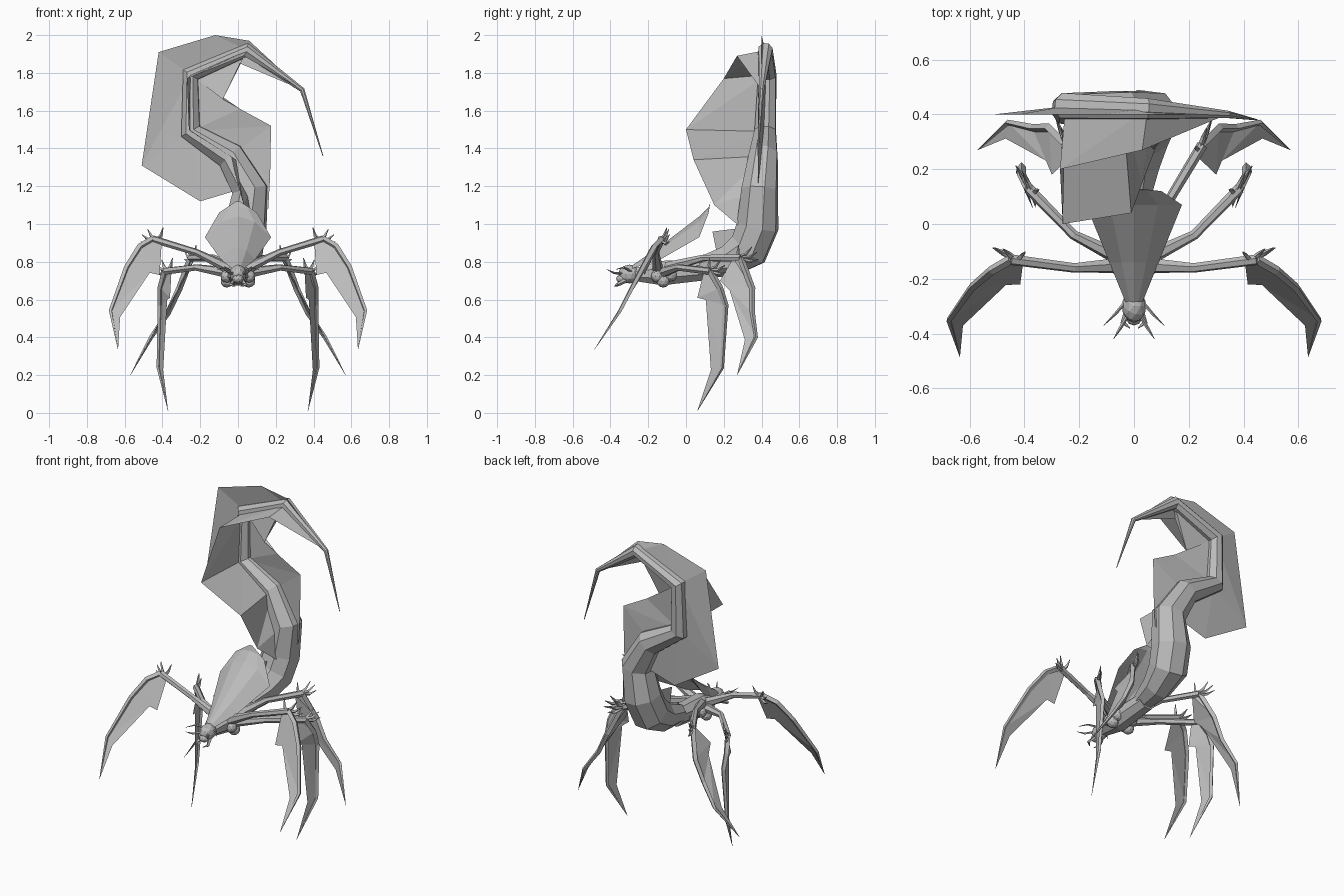
import bpy, bmesh, math
from mathutils import Vector, Matrix

cube = bpy.data.objects.get("Cube")
if cube:
    bpy.data.objects.remove(cube, do_unlink=True)

grey = bpy.data.materials.new("plain_grey")
grey.use_nodes = True
tone = (0.5, 0.5, 0.5, 1)
grey.diffuse_color = tone
grey.node_tree.nodes["Principled BSDF"].inputs["Base Color"].default_value = tone


def finish(name, bm):
    """Turn a bmesh into a named object."""
    mesh = bpy.data.meshes.new(name)
    bm.to_mesh(mesh)
    bm.free()
    mesh.materials.append(grey)
    obj = bpy.data.objects.new(name, mesh)
    bpy.context.scene.collection.objects.link(obj)


def add_tube(bm, path, radii, sides):
    """Sweep a polygon along a path, carrying its frame along without twist."""
    pts = [Vector(p) for p in path]
    last = len(pts) - 1
    old, normal, rings = None, None, []
    for i, p in enumerate(pts):
        before = (p - pts[max(i - 1, 0)]).normalized()
        after = (pts[min(i + 1, last)] - p).normalized()
        tangent = (before + after).normalized()
        if old is None:
            normal = tangent.orthogonal().normalized()
        else:
            normal = old.rotation_difference(tangent) @ normal
        old = tangent
        across = tangent.cross(normal)
        ring = []
        for k in range(sides):
            a = math.tau * (k + 0.5) / sides
            ring.append(bm.verts.new(p + (normal * math.cos(a) + across * math.sin(a)) * radii[i]))
        rings.append(ring)
    for a, b in zip(rings, rings[1:]):
        for k in range(sides):
            n = (k + 1) % sides
            bm.faces.new((a[k], a[n], b[n], b[k]))
    bm.faces.new(rings[0][::-1])
    bm.faces.new(rings[-1])


def add_strip(bm, root, edge):
    """Join two lines of points with a thin triangulated membrane."""
    a = [bm.verts.new(p) for p in root]
    b = [bm.verts.new(p) for p in edge]
    for i in range(len(a) - 1):
        bm.faces.new((a[i], a[i + 1], b[i]))
        bm.faces.new((a[i + 1], b[i + 1], b[i]))


def tube(name, path, radii, sides=6):
    bm = bmesh.new()
    add_tube(bm, path, radii, sides)
    finish(name, bm)


def membrane(name, root, edge):
    bm = bmesh.new()
    add_strip(bm, root, edge)
    finish(name, bm)


def lump(name, centre, size):
    bm = bmesh.new()
    place = Matrix.Translation(centre) @ Matrix.Diagonal((*size, 1))
    bmesh.ops.create_icosphere(bm, subdivisions=2, radius=1, matrix=place)
    finish(name, bm)


# Thorax and head
tube("thorax", [(0, -.3, .73), (0, -.13, .74), (0, .12, .76)], [.03, .07, .06], 8)
lump("head", (0, -.3, .735), (.045, .06, .05))
lump("snout", (0, -.34, .71), (.03, .03, .025))

# Tail, rising behind the body and curling over to the sting
tail = [(0, .08, .77), (.01, .22, .8), (.02, .33, .865), (.04, .38, .99), (.065, .39, 1.18),
        (-.04, .41, 1.36), (-.25, .42, 1.49), (-.25, .43, 1.79), (.05, .42, 1.92),
        (.34, .4, 1.71), (.45, .38, 1.36)]
girth = [.06, .09, .115, .115, .1, .08, .06, .05, .04, .014, .002]
tube("tail", tail, girth, 8)

# Fins along the tail, tapering out on the sting
sting = tail[9]
front_rim = [(.08, .28, .99), (.03, .15, 1.1), (-.01, .04, 1.34),
             (-.26, 0, 1.5), (-.27, .2, 1.77), (.03, .27, 1.89), sting]
membrane("front_fin", tail[3:10], front_rim)
outer_rim = [(0, 1.18), (-.2, 1.12), (-.51, 1.31), (-.42, 1.91), (-.12, 2), (.06, 1.97)]
membrane("outer_fin", tail[4:8] + tail[7:10], [(x, .4, z) for x, z in outer_rim] + [sting])
inner_rim = [(.16, 1.08), (.17, 1.25), (.175, 1.52), (.01, 1.61), (-.08, 1.66), (.01, 1.85)]
membrane("inner_fin", tail[3:10], [(x, .38, z) for x, z in inner_rim] + [sting])
membrane("base_fin", tail[1:4:2], [(0, .16, .86), (0, .14, .96)])

# Arched shield over the back: half width, y, crest height, drop at the rim
bm = bmesh.new()
rows = []
for width, y, crest, drop in [(.025, -.3, .77, .01), (.09, -.14, .88, .07),
                              (.175, .07, 1.04, .11), (.1, .12, 1.09, .03), (.01, .13, 1.12, 0)]:
    rows.append([bm.verts.new((width * t, y, crest - drop * t * t))
                 for t in (-1, -.5, 0, .5, 1)])
for a, b in zip(rows, rows[1:]):
    for k in range(len(a) - 1):
        bm.faces.new((a[k], a[k + 1], b[k + 1], b[k]))
finish("back_shield", bm)


def build_leg(label, arm, ridge, corner):
    """Arm, hip, bladed shin and fingers from three guide lines."""
    hip, elbow, hand = arm
    tube(label + "_arm", arm, [.03, .018, .02])
    lump(label + "_hip", hip.lerp(elbow, .1) - Vector((0, 0, .045)), (.035, .035, .035))

    # Blade: a bony ridge with a membrane stretched towards its inner corner
    ridge = [hand] + ridge
    tip = ridge[-1]
    inner = [hand.lerp(elbow, .2), corner, ridge[2].lerp(corner, .7),
             ridge[3].lerp(tip, .35).lerp(corner, .15), tip]
    bm = bmesh.new()
    add_tube(bm, ridge, [.018, .017, .015, .011, .001], 4)
    add_strip(bm, ridge, inner)
    finish(label + "_blade", bm)

    # Curled fingers fanning up from the wrist
    reach = hand - elbow
    reach.z = 0
    reach.normalize()
    wrist = hand.lerp(elbow, .1)
    bm = bmesh.new()
    for angle in (-5, 25, 55, 110):
        a = math.radians(angle)
        ray = (reach * math.cos(a) + Vector((0, 0, math.sin(a) * .8))) * .09
        end = wrist + ray + Vector((0, .035, 0))
        bend = wrist.lerp(end, .6) - Vector((0, 0, .015))
        add_tube(bm, [wrist, bend, end], [.011, .009, .002], 4)
    finish(label + "_fingers", bm)


front_leg = ([(.04, -.15, .76), (.22, -.16, .85), (.45, -.13, .92)],
             [(.52, -.17, .88), (.59, -.23, .77), (.675, -.35, .54), (.635, -.485, .335)],
             [(.415, -.22, .73)])
middle_leg = ([(.04, -.13, .74), (.22, -.04, .77), (.385, .13, .75)],
              [(.41, .18, .66), (.41, .21, .57), (.42, .19, .24), (.37, .06, .01)],
              [(.36, .06, .61)])
rear_leg = ([(.04, -.1, .77), (.13, .09, .82), (.25, .29, .82)],
            [(.31, .35, .66), (.37, .35, .53), (.46, .37, .4), (.57, .27, .2)],
            [(.3, .18, .7)])

for side, sign in (("left", 1), ("right", -1)):
    def flip(points):
        return [Vector((x * sign, y, z)) for x, y, z in points]

    for place, guides in (("front", front_leg), ("middle", middle_leg), ("rear", rear_leg)):
        arm, ridge, corner = map(flip, guides)
        build_leg(f"{side}_{place}", arm, ridge, corner[0])

    # Feelers and jaws on the head
    tube(side + "_long_feeler", flip([(.02, -.33, .74), (.05, -.38, .74), (.075, -.42, .76)]),
         [.007, .006, .001], 4)
    tube(side + "_short_feeler", flip([(.035, -.29, .75), (.07, -.33, .77), (.11, -.37, .76)]),
         [.007, .005, .001], 4)
    tube(side + "_jaw", flip([(.025, -.32, .7), (.04, -.36, .68), (.015, -.38, .67)]),
         [.012, .01, .002], 4)
